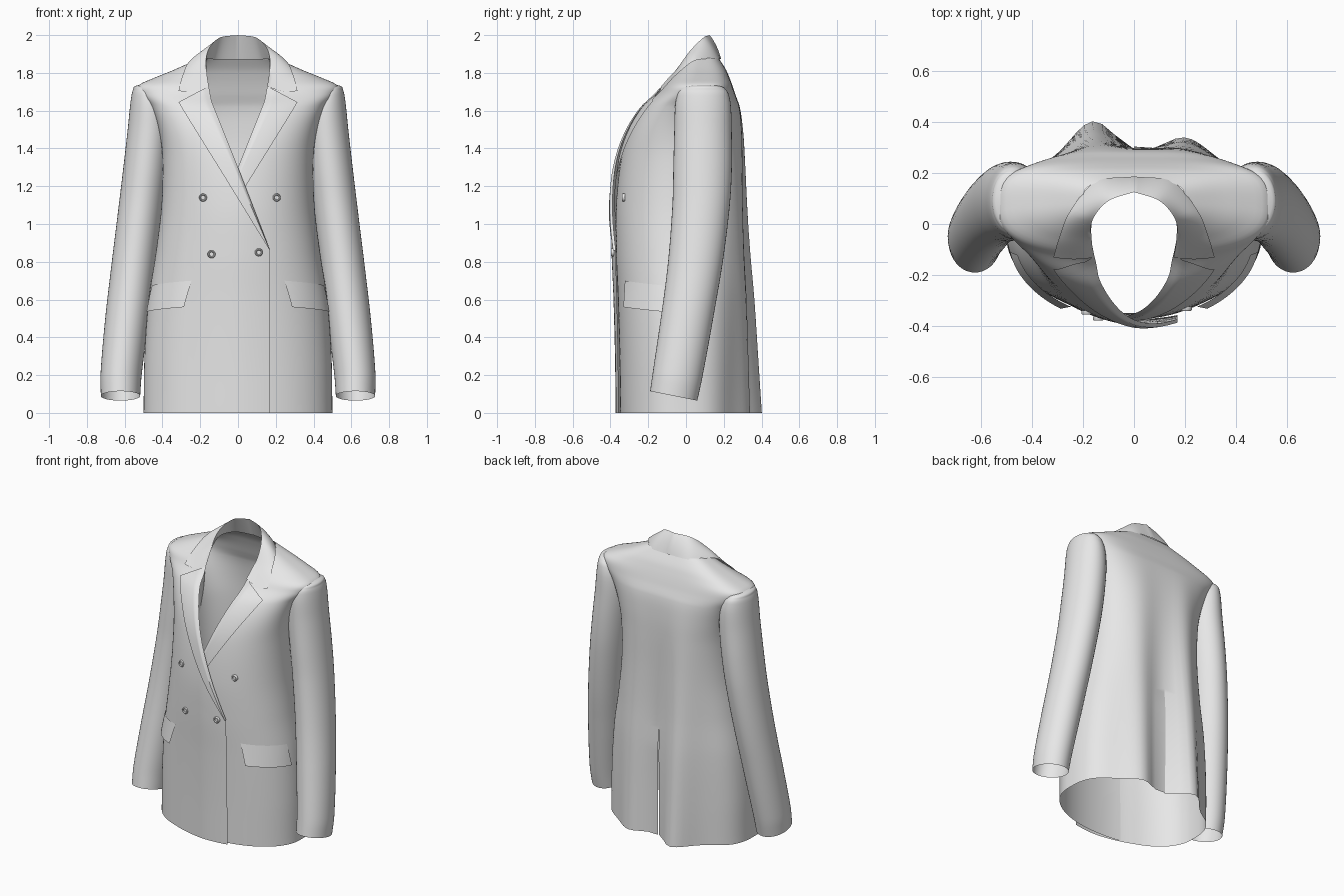
import bpy, bmesh, math
from mathutils import Vector

if "Cube" in bpy.data.objects:
    bpy.data.objects.remove(bpy.data.objects["Cube"])

CLOTH = bpy.data.materials.new("light grey cloth")
CLOTH.diffuse_color = (.8, .8, .8, 1)
CLOTH.use_nodes = True
CLOTH.node_tree.nodes["Principled BSDF"].inputs["Base Color"].default_value = CLOTH.diffuse_color


def spow(v, e):
    return math.copysign(abs(v) ** e, v)


def clamp(v):
    return max(0.0, min(1.0, v))


def linear(table, z):
    for a, b in zip(table, table[1:]):
        if z <= b[0]:
            t = (z - a[0]) / (b[0] - a[0])
            return [p + (q - p) * t for p, q in zip(a, b)]
    return list(table[-1])


def smooth(table, z):
    """Cubic interpolation of table rows keyed by their first number."""
    n = len(table)
    i = 0
    while i < n - 2 and z > table[i + 1][0]:
        i += 1
    a, b = table[i], table[i + 1]
    p, q = table[max(i - 1, 0)], table[min(i + 2, n - 1)]
    h = b[0] - a[0]
    t = clamp((z - a[0]) / h)
    out = []
    for k in range(len(a)):
        ma = (b[k] - p[k]) / (b[0] - p[0]) * h
        mb = (q[k] - a[k]) / (q[0] - a[0]) * h
        out.append((2*t**3 - 3*t*t + 1) * a[k] + (t**3 - 2*t*t + t) * ma
                   + (3*t*t - 2*t**3) * b[k] + (t**3 - t*t) * mb)
    return out


def sheet(name, grids, origin, wrap=False):
    """Make one object from grids of points, faces turned away from origin."""
    bm = bmesh.new()
    for grid in grids:
        rows = [[bm.verts.new(p) for p in row] for row in grid]
        for r0, r1 in zip(rows, rows[1:]):
            n = len(r0)
            for j in range(n if wrap else n - 1):
                k = (j + 1) % n
                bm.faces.new((r0[j], r0[k], r1[k], r1[j]))
    bmesh.ops.remove_doubles(bm, verts=bm.verts, dist=0.0003)
    bmesh.ops.recalc_face_normals(bm, faces=bm.faces)
    o = Vector(origin)
    if sum(f.normal.dot(f.calc_center_median() - o) * f.calc_area() for f in bm.faces) < 0:
        bmesh.ops.reverse_faces(bm, faces=bm.faces)
    me = bpy.data.meshes.new(name)
    bm.to_mesh(me)
    bm.free()
    ob = bpy.data.objects.new(name, me)
    bpy.context.collection.objects.link(ob)
    me.materials.append(CLOTH)
    bpy.ops.object.select_all(action='DESELECT')
    ob.select_set(True)
    bpy.context.view_layer.objects.active = ob
    bpy.ops.object.shade_smooth_by_angle(angle=math.radians(45))
    return ob


# Torso sections: height, half width, front y, back y, squareness
SEC = [(0, .50, -.348, .27, 2.1), (.3, .495, -.352, .275, 2.1), (.6, .473, -.36, .28, 2.1),
       (.85, .435, -.37, .28, 2.1), (1.1, .405, -.37, .285, 2.1), (1.35, .40, -.342, .292, 2.2),
       (1.5, .42, -.295, .292, 2.4), (1.62, .465, -.225, .283, 2.5), (1.69, .52, -.15, .26, 2.6),
       (1.735, .525, -.115, .245, 2.6), (1.775, .44, -.08, .23, 2.5), (1.82, .33, -.045, .21, 2.5),
       (1.88, .20, 0, .172, 2.4)]
# Front opening edge (height, x on the +x half; negative means overlapping)
EDGE = [(0, -.17), (.86, -.17), (1.3, 0), (1.65, .14), (1.81, .17), (1.88, .165)]


def overlap(x, s):
    return .024 * clamp((.25 - x) / .25) if s < 0 else 0


def torso(th, z, s):
    """Point on the torso: th runs from the front (0) to the back (pi)."""
    _, w, yf, yb, n = smooth(SEC, z)
    if math.cos(th) < 0:
        n += .9
    yc, d = (yf + yb) / 2, (yb - yf) / 2
    x, y = w * spow(math.sin(th), 2 / n), yc - d * spow(math.cos(th), 2 / n)
    if math.cos(th) > 0:
        y -= overlap(x, s)
    else:  # hanging folds and vent at the back
        g = lambda c: math.exp(-((s * x - c) / .115) ** 2)
        y += max(0, 1 - z / 1.65) * (.135 * g(-.16) + .075 * g(.2)) * min(1, -3 * math.cos(th))
        if s > 0:
            y += .008 * clamp(1 - x / .1) * clamp((.75 - z) / .15)
    return Vector((s * x, y, z))


def front(x, z, s, off=0.0):
    """Point on the torso front at a given x and height."""
    _, w, yf, yb, n = smooth(SEC, z)
    r = min(abs(x) / w, .995)
    y = (yf + yb) / 2 - (yb - yf) / 2 * (1 - r ** n) ** (1 / n)
    return Vector((s * x, y - overlap(x, s) - off, z))


# Body: two halves welded at the centre back
levels = [1.62 * i / 56 for i in range(57)] + [1.62 + .26 * i / 24 for i in range(1, 25)]
halves = []
for s in (1, -1):
    grid = []
    for z in levels:
        _, w, _, _, n = smooth(SEC, z)
        xe = linear(EDGE, z)[1]
        t0 = math.asin(max(-1, min(1, spow(xe / w, n / 2))))
        grid.append([torso(t0 + (math.pi - t0) * j / 56, z, s) for j in range(57)])
    halves.append(grid)
sheet("jacket_body", halves, (0, 0, .9))

# Sleeves: height, centre x, centre y, radius x, radius y
SLEEVE = [(.09, .622, -.065, .104, .125), (.2, .619, -.045, .109, .13), (.5, .588, .005, .115, .138),
          (.8, .552, .05, .116, .145), (1.1, .514, .08, .117, .152), (1.3, .49, .088, .117, .155),
          (1.5, .47, .09, .114, .152), (1.62, .468, .09, .104, .148), (1.68, .474, .09, .09, .138),
          (1.71, .482, .09, .074, .122), (1.73, .49, .09, .055, .09), (1.742, .495, .09, .001, .001)]
zs = [.09 + 1.59 * i / 50 for i in range(50)] + [1.68 + .062 * i / 12 for i in range(13)]
for s, side in ((1, "left"), (-1, "right")):
    grid = []
    for z in zs:
        _, cx, cy, rx, ry = smooth(SLEEVE, z)
        tilt = .2 * clamp(1 - (z - .09) / .5)
        ring = []
        for j in range(40):
            a = math.tau * j / 40
            ring.append((s * (cx + rx * math.cos(a)), cy + ry * math.sin(a),
                         z - tilt * ry * math.sin(a)))
        grid.append(ring)
    sheet(side + "_sleeve", [grid], (s * .54, .04, .9), wrap=True)

# Lapels: folded over from the opening edge, (row, inner x, inner z, outer x, outer z)
LAPEL = [(0, -.17, .86, -.168, .86), (.5, 0, 1.3, .062, 1.235),
         (.9, .14, 1.65, .27, 1.57), (1, .155, 1.73, .315, 1.645)]
for s, side in ((1, "left"), (-1, "right")):
    grid = []
    for i in range(41):
        _, xi, zi, xo, zo = linear(LAPEL, i / 40)
        row = []
        for k in range(15):
            u = k / 14
            x = xi + (xo - xi) * u
            tuck = clamp((x + .12) / .15) if s > 0 else 1  # slides under the other front
            row.append(front(x, zi + (zo - zi) * u, s, .014 * min(1, 5 * u) * tuck))
        grid.append(row)
    sheet(side + "_lapel", [grid], (0, .1, 1.3))


# Collar: inner stand, roll line and outer edge, from the gorge to the centre back
def f(x, z):
    return tuple(front(x, z, 1, .014))


def curve(pts, t):
    n = len(pts) - 1
    return Vector(smooth([(i / n, *p) for i, p in enumerate(pts)], t)[1:])


STAND = [f(.155, 1.73), f(.165, 1.8), (.165, .03, 1.87), (.125, .14, 1.872), (0, .17, 1.872)]
ROLL = [f(.155, 1.73), f(.17, 1.81), (.16, .02, 1.915), (.10, .09, 1.985), (0, .125, 2.0)]
OUTER = [f(.315, 1.705), f(.292, 1.79), (.25, .05, 1.866), (.15, .165, 1.872), (0, .186, 1.875)]
cols = []
for i in range(-32, 33):
    t = 1 - abs(i) / 32
    a, b, c = (curve(p, t) for p in (STAND, ROLL, OUTER))
    bulge = Vector((.008 * math.sin(math.pi * t), -.008 + .012 * t, -.014 + .022 * min(1, 2 * t)))
    mid = (b + c) / 2 + bulge
    pts = [a.lerp(b, k / 5) for k in range(5)]
    for k in range(11):
        u = k / 10
        pts.append(b * (2 * u - 1) * (u - 1) + mid * 4 * u * (1 - u) + c * u * (2 * u - 1))
    sgn = -1 if i < 0 else 1
    cols.append([(sgn * p.x, p.y, p.z) for p in pts])
sheet("collar", [cols], (0, .02, 1.6))

# Pocket flaps: follow the torso and stand away at the lower edge
for s, side in ((1, "left"), (-1, "right")):
    grid = []
    for k in range(9):
        v = k / 8
        row = []
        for j in range(21):
            u = j / 20
            p = torso(.54 + .03 * v + .8 * u, .70 - .025 * u - .14 * v, s)
            out = Vector((p.x, p.y + .05, 0)).normalized()
            row.append(p + out * (.004 + .026 * v * (1 - .6 * u)))
        grid.append(row)
    sheet(side + "_pocket_flap", [grid], (0, 0, .62))

# Buttons: lathed discs with a raised rim (side, x on that half, height)
PROFILE = [(.0005, .003), (.011, .003), (.014, .01), (.018, .01), (.021, .006), (.021, -.006)]
for i, (s, x, z) in enumerate([(-1, .185, 1.14), (1, .205, 1.14), (-1, .14, .84), (-1, -.11, .85)]):
    c = front(x, z, s, .002)
    grid = [[(c.x + r * math.cos(math.tau * j / 24), c.y - h, c.z + r * math.sin(math.tau * j / 24))
             for j in range(24)] for r, h in PROFILE]
    sheet("button_%d" % (i + 1), [grid], c + Vector((0, .02, 0)), wrap=True)
